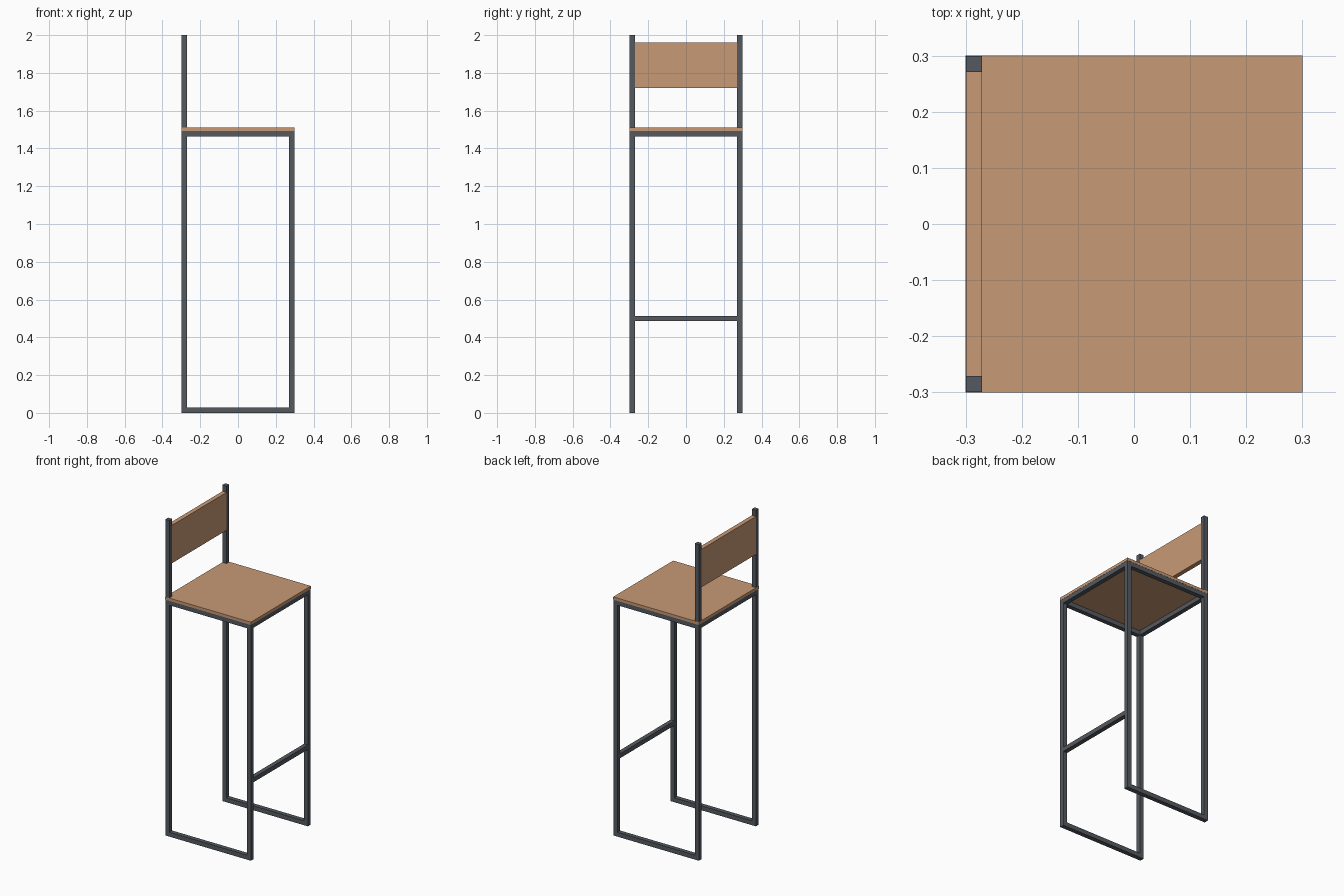
import bpy

cube = bpy.data.objects.get("Cube")
if cube:
    bpy.data.objects.remove(cube, do_unlink=True)


def make_material(name, color):
    mat = bpy.data.materials.new(name)
    mat.use_nodes = True
    mat.diffuse_color = color
    mat.node_tree.nodes["Principled BSDF"].inputs["Base Color"].default_value = color
    return mat


wood = make_material("warm_wood", (0.58, 0.32, 0.18, 1))
steel = make_material("dark_steel", (0.09, 0.10, 0.115, 1))


def box(name, low, high, mat):
    """Axis-aligned box between two corners."""
    bpy.ops.mesh.primitive_cube_add(size=1)
    obj = bpy.context.object
    obj.name = name
    obj.location = [(a + b) / 2 for a, b in zip(low, high)]
    obj.scale = [b - a for a, b in zip(low, high)]
    bpy.ops.object.transform_apply(location=True, rotation=False, scale=True)
    obj.data.materials.append(mat)
    return obj


OUT = 0.299         # outer face of the steel frame
TUBE = 0.028        # square tube width
INN = OUT - TUBE
SEAT_LOW, SEAT_TOP = 1.492, 1.51
RAIL_LOW = SEAT_LOW - TUBE

# Side frames: tall back post, front leg, floor runner and seat rail
for side, y0, y1 in (("right", -OUT, -INN), ("left", INN, OUT)):
    box(f"back_post_{side}", (-OUT, y0, 0), (-INN, y1, 2), steel)
    box(f"front_leg_{side}", (INN, y0, 0), (OUT, y1, SEAT_LOW), steel)
    box(f"floor_runner_{side}", (-INN, y0, 0), (INN, y1, TUBE), steel)
    box(f"seat_rail_{side}", (-INN, y0, RAIL_LOW), (INN, y1, SEAT_LOW), steel)

# Cross rails under the seat and the footrest bar
box("seat_rail_back", (-OUT, -INN, RAIL_LOW), (-INN, INN, SEAT_LOW), steel)
box("seat_rail_front", (INN, -INN, RAIL_LOW), (OUT, INN, SEAT_LOW), steel)
box("footrest_bar", (INN, -INN, 0.486), (OUT, INN, 0.514), steel)

# Wooden seat and backrest
box("seat", (-0.3, -0.3, SEAT_LOW), (0.3, 0.3, SEAT_TOP), wood)
box("backrest", (-OUT, -INN, 1.72), (-INN, INN, 1.96), wood)
